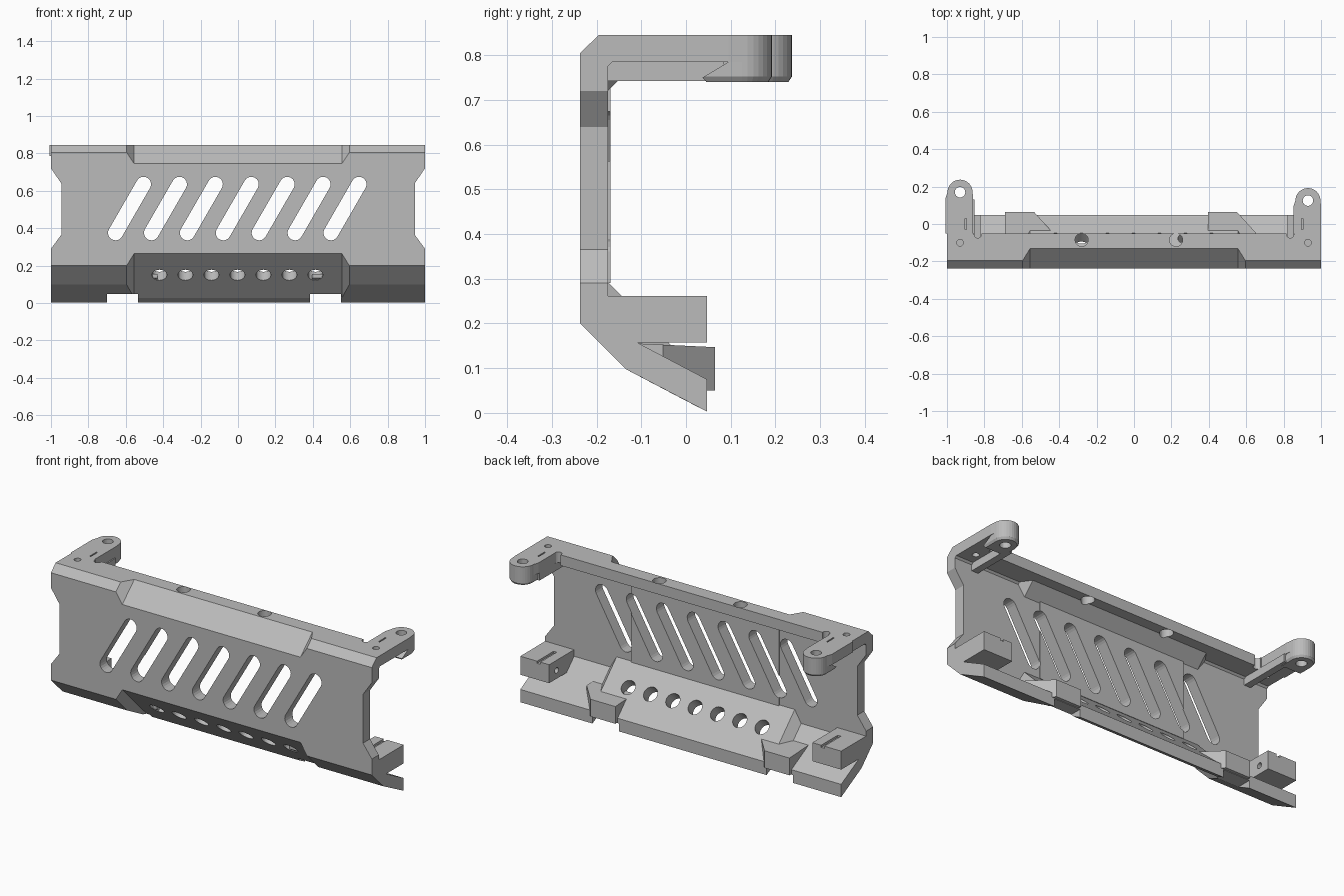
import bpy, bmesh, math
from mathutils import Vector, Matrix

if "Cube" in bpy.data.objects:
    bpy.data.objects.remove(bpy.data.objects["Cube"])

grey = bpy.data.materials.new("plain grey")
grey.diffuse_color = (0.5, 0.5, 0.5, 1)
grey.use_nodes = True
grey.node_tree.nodes["Principled BSDF"].inputs["Base Color"].default_value = grey.diffuse_color


def finish(name, bm):
    bmesh.ops.recalc_face_normals(bm, faces=bm.faces)
    me = bpy.data.meshes.new(name)
    bm.to_mesh(me)
    bm.free()
    me.materials.append(grey)
    ob = bpy.data.objects.new(name, me)
    bpy.context.collection.objects.link(ob)
    return ob


def loft(name, rings, cut_plane=None):
    """Skin closed rings of 3D points, cap both ends, optionally slice off one side."""
    bm = bmesh.new()
    vs = [[bm.verts.new(p) for p in r] for r in rings]
    n = len(rings[0])
    for a, b in zip(vs, vs[1:]):
        for i in range(n):
            j = (i + 1) % n
            bm.faces.new((a[i], a[j], b[j], b[i]))
    bm.faces.new(vs[0])
    bm.faces.new(vs[-1])
    if cut_plane:
        bmesh.ops.recalc_face_normals(bm, faces=bm.faces)
        res = bmesh.ops.bisect_plane(bm, geom=bm.verts[:] + bm.edges[:] + bm.faces[:],
                                     plane_co=cut_plane[0], plane_no=cut_plane[1], clear_outer=True)
        edges = [e for e in res["geom_cut"] if isinstance(e, bmesh.types.BMEdge)]
        bmesh.ops.holes_fill(bm, edges=edges, sides=0)
    return finish(name, bm)


def place(p, axis, t):
    u, v = p
    return {"x": (t, u, v), "y": (u, t, v), "z": (u, v, t)}[axis]


def prism(name, pts, axis, a, b, cut_plane=None):
    return loft(name, [[place(p, axis, t) for p in pts] for t in (a, b)], cut_plane)


def rect(u0, u1, v0, v1):
    return [(u0, v0), (u1, v0), (u1, v1), (u0, v1)]


def arc(c, r, a0, a1, n):
    return [(c[0] + r * math.cos(a0 + (a1 - a0) * i / n),
             c[1] + r * math.sin(a0 + (a1 - a0) * i / n)) for i in range(n + 1)]


def circle(c, r, n=24):
    return arc(c, r, 0, 2 * math.pi, n)[:-1]


def carve(ob, cutters):
    bpy.context.view_layer.objects.active = ob
    for c in cutters:
        m = ob.modifiers.new("cut", "BOOLEAN")
        m.operation, m.solver, m.object = "DIFFERENCE", "EXACT", c
        bpy.ops.object.modifier_apply(modifier=m.name)


def discard(cutters):
    for c in cutters:
        bpy.data.objects.remove(c)


# Shell: bent plate whose middle has deeper bevels at top and bottom
end = [(-.05, .845), (-.195, .845), (-.237, .805), (-.237, .2), (-.135, .098), (.047, .003),
       (.047, .075), (-.105, .155), (-.175, .225), (-.175, .775), (-.165, .785), (-.05, .785)]
mid = [(-.05, .845), (-.13, .845), (-.237, .745), (-.237, .265), (0, .027), (.047, .003),
       (.047, .075), (.038, .08), (-.175, .293), (-.175, .72), (-.11, .785), (-.05, .785)]
stations = [(-1, end), (-.595, end), (-.555, mid), (.555, mid), (.595, end), (1, end)]
shell = loft("bent_plate", [[(x, y, z) for y, z in p] for x, p in stations])

# Raised pad on the back of the wall
pad = prism("back_pad", rect(-.46, .46, .29, .735), "y", -.176, -.169)

# Slanted slots through wall and pad
slots = []
for i in range(7):
    lo, hi = (-.655 + .192 * i, .375), (-.505 + .192 * i, .635)
    t = math.atan2(hi[1] - lo[1], hi[0] - lo[0])
    pts = arc(hi, .04, t - math.pi / 2, t + math.pi / 2, 10) + \
        arc(lo, .04, t + math.pi / 2, t + 1.5 * math.pi, 10)
    slots.append(prism("slot_cutter", pts, "y", -.3, -.1))
carve(shell, slots)
carve(pad, slots)
discard(slots)

# Side notches, bottom notches, bevel holes, top holes
cuts = []
for s in (-1, 1):
    notch = [(1.1 * s, .29), (s, .29), (.945 * s, .365), (.945 * s, .64), (s, .72), (1.1 * s, .72)]
    cuts.append(prism("side_cutter", notch, "y", -.3, -.1))
    cuts.append(prism("screw_cutter", circle((.93 * s, -.1), .018, 16), "z", .7, .9))
    cuts.append(prism("relief_cutter", circle((.835 * s, -.055), .02, 16), "z", .7, .9))
for x in (-.28, .225):
    cuts.append(prism("top_cutter", circle((x, -.085), .035), "z", .73, .9))
for x0, x1 in ((-.7, -.535), (.385, .55)):
    cuts.append(prism("foot_cutter", rect(x0, x1, -.1, .1), "z", -.1, .047))
for i in range(7):
    c = prism("bevel_cutter", circle((0, 0), .04), "z", -.15, .15)
    c.matrix_world = Matrix.Translation((-.42 + .139 * i, -.122, .15)) @ Matrix.Rotation(-math.pi / 4, 4, "X")
    cuts.append(c)
bpy.context.view_layer.update()
carve(shell, cuts)
discard(cuts)

# Mounting arms: flat strip, thick round end, stiffening rib
for side, s, cy in (("left", -1, .17), ("right", 1, .125)):
    cx = .93 * s
    tip = arc((cx, cy), .067, 0, math.pi, 16)
    strip = [(cx + .07, -.05), (cx + .07, cy - .03)] + tip + [(cx - .077, cy - .03), (cx - .077, -.05)]
    arm = prism(side + "_arm", strip, "z", .785, .845)
    base = [(cx + .067, cy - .09)] + tip + [(cx - .067, cy - .09)]
    small = [(cx + (x - cx) * .88, cy + (y - cy) * .88) for x, y in base]
    rings = [[(x, y, z) for x, y in p] for p, z in ((small, .74), (base, .752), (base, .785))]
    boss = loft(side + "_arm_boss", rings,
                (Vector((0, cy - .08, .755)), Vector((0, -.03, .05)).normalized()))
    # keep the boss top flush with the strip beyond the slanted undercut
    fill = prism(side + "_arm_boss_core", [(cx + .067, cy - .03)] + tip + [(cx - .067, cy - .03)],
                 "z", .752, .785)
    holes = [prism("eye_cutter", circle((cx, cy), .028), "z", .7, .9),
             prism("slit_cutter", rect(.9 * s - .004, .9 * s + .004, -.03, .03), "z", .7, .9)]
    for part in (arm, boss, fill):
        carve(part, holes)
    discard(holes)
    prism(side + "_arm_rib", rect(min(.853 * s, .893 * s), max(.853 * s, .893 * s), -.176, cy - .04),
          "z", .742, .786)

# Lower corner blocks with a shallow groove and a cross hole
for side, s in (("left", -1), ("right", 1)):
    x0, x1 = sorted((.82 * s, s))
    block = prism(side + "_corner_block", rect(-.176, .047, .158, .262), "x", x0, x1)
    g = [prism("groove_cutter", rect(.885 * s - .01, .885 * s + .01, .25, .3), "y", -.1, .1),
         prism("hole_cutter", circle((-.02, .205), .016, 16), "x", .7 * s, .88 * s)]
    carve(block, g)
    discard(g)

# Two hook blocks on the bottom lip, each with one slanted side
hook = [(-.105, .155), (.065, .147), (.065, .05), (0, .05), (-.105, .135)]
for side, dx in (("left", 0), ("right", 1.085)):
    prism(side + "_hook_block", hook, "x", -.69 + dx, -.43 + dx,
          (Vector((-.535 + dx, .065, .1)), Vector((.105, .095, 0)).normalized()))
